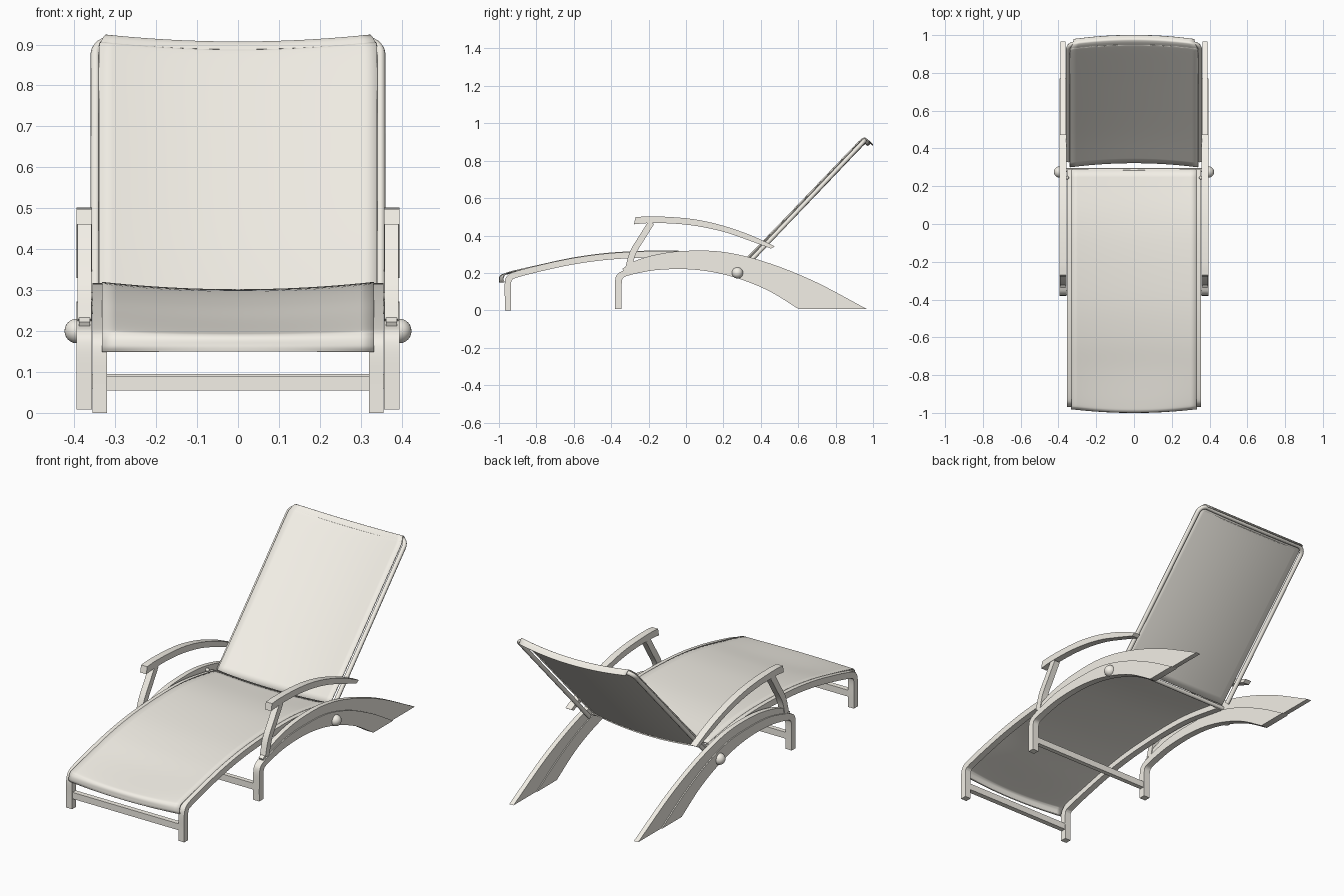
import bpy, bmesh, math
from mathutils import Vector

if "Cube" in bpy.data.objects:
    bpy.data.objects.remove(bpy.data.objects["Cube"])

cream = bpy.data.materials.new("cream")
cream.diffuse_color = (0.9, 0.87, 0.8, 1)
cream.use_nodes = True
cream.node_tree.nodes["Principled BSDF"].inputs["Base Color"].default_value = cream.diffuse_color


def smooth(pts, n=6):
    """Catmull-Rom sampling of control points of any dimension."""
    v = [Vector(p) for p in pts]
    v = [v[0] * 2 - v[1]] + v + [v[-1] * 2 - v[-2]]
    out = []
    for a, b, c, d in zip(v, v[1:], v[2:], v[3:]):
        for i in range(n):
            t = i / n
            out.append((b * 2 + (c - a) * t + (a * 2 - b * 5 + c * 4 - d) * t * t
                        + (b * 3 - a - c * 3 + d) * t ** 3) * 0.5)
    return out + [v[-2]]


def finish(name, bm, mirror=False, thickness=0):
    bmesh.ops.recalc_face_normals(bm, faces=bm.faces)
    me = bpy.data.meshes.new(name)
    bm.to_mesh(me)
    bm.free()
    me.materials.append(cream)
    ob = bpy.data.objects.new(name, me)
    bpy.context.collection.objects.link(ob)
    if mirror:
        ob.modifiers.new("Mirror", 'MIRROR')
    if thickness:
        s = ob.modifiers.new("Solidify", 'SOLIDIFY')
        s.thickness, s.offset = thickness, 0
    bpy.ops.object.select_all(action='DESELECT')
    ob.select_set(True)
    bpy.context.view_layer.objects.active = ob
    bpy.ops.object.shade_smooth_by_angle(angle=math.radians(35))
    return ob


def board(name, upper, lower, x0, x1):
    """Closed board between two side-view curves, mirrored to both sides."""
    bm = bmesh.new()
    rings = [[bm.verts.new((x, p[0], p[1])) for x, p in
              ((x0, a), (x1, a), (x1, b), (x0, b))] for a, b in zip(upper, lower)]
    for r, s in zip(rings, rings[1:]):
        for i in range(4):
            j = (i + 1) % 4
            bm.faces.new((r[i], r[j], s[j], s[i]))
    bm.faces.new(rings[0])
    bm.faces.new(rings[-1])
    return finish(name, bm, mirror=True)


def strip(name, path, width, x0, x1):
    """Board of constant width along a side-view centre line."""
    up, lo = [], []
    for i, p in enumerate(path):
        d = (path[min(i + 1, len(path) - 1)] - path[max(i - 1, 0)]).normalized()
        n = Vector((-d[1], d[0])) * width / 2
        up.append(p + n)
        lo.append(p - n)
    return board(name, up, lo, x0, x1)


def sling(name, pts, segs=20):
    """Fabric sheet; each point holds y, z, its mid-width sag in y, z and half width."""
    bm = bmesh.new()
    rows = []
    for y, z, dy, dz, half in smooth(pts):
        us = [-1 + 2 * i / segs for i in range(segs + 1)]
        rows.append([bm.verts.new((half * u, y + dy * (1 - u * u), z + dz * (1 - u * u)))
                     for u in us])
    for r, s in zip(rows, rows[1:]):
        for i in range(segs):
            bm.faces.new((r[i], r[i + 1], s[i + 1], s[i]))
    return finish(name, bm, thickness=0.006)


def box(name, lo, hi):
    bm = bmesh.new()
    bmesh.ops.create_cube(bm, size=1)
    for v in bm.verts:
        v.co = [(a + b) / 2 + c * (b - a) for a, b, c in zip(lo, hi, v.co)]
    return finish(name, bm)


def tube(name, pts, radius):
    cu = bpy.data.curves.new(name, 'CURVE')
    cu.dimensions, cu.bevel_depth, cu.bevel_resolution = '3D', radius, 2
    cu.use_fill_caps = True
    cu.materials.append(cream)
    sp = cu.splines.new('POLY')
    sp.points.add(len(pts) - 1)
    for q, p in zip(sp.points, pts):
        q.co = (*p, 1)
    ob = bpy.data.objects.new(name, cu)
    bpy.context.collection.objects.link(ob)
    bpy.ops.object.select_all(action='DESELECT')
    ob.select_set(True)
    bpy.context.view_layer.objects.active = ob
    bpy.ops.object.convert(target='MESH')
    bpy.ops.object.shade_smooth_by_angle(angle=math.radians(50))


def ball(name, x, y, z, r):
    bm = bmesh.new()
    bmesh.ops.create_uvsphere(bm, u_segments=24, v_segments=12, radius=r)
    bmesh.ops.translate(bm, verts=bm.verts, vec=(x, y, z))
    return finish(name, bm, mirror=True)


# Seat rails with their bent front legs
strip("seat_rail", smooth([(-0.952, 0), (-0.952, 0.07), (-0.952, 0.145), (-0.942, 0.174),
                           (-0.91, 0.191), (-0.78, 0.225), (-0.6, 0.263), (-0.4, 0.289),
                           (-0.15, 0.3), (0.05, 0.292), (0.285, 0.255)]), 0.034, 0.32, 0.355)

# Seat fabric, rolled over the front between the rails
w = 0.332
sling("seat", [(-0.971, 0.15, -0.026, 0, w), (-0.978, 0.165, -0.019, 0, w),
               (-0.97, 0.19, -0.02, -0.004, w), (-0.94, 0.205, -0.012, -0.009, w),
               (-0.78, 0.242, 0, -0.016, w), (-0.6, 0.28, 0, -0.018, w),
               (-0.4, 0.306, 0, -0.018, w), (-0.15, 0.317, 0, -0.018, w),
               (0.05, 0.309, 0, -0.018, w), (0.287, 0.273, 0, -0.014, w)])

# Side frame: lower arch with leg, and slightly recessed upper arch above it
groove = [(-0.335, 0.212), (-0.27, 0.235), (-0.15, 0.263), (0, 0.272), (0.2, 0.262),
          (0.4, 0.205), (0.6, 0.11), (0.77, 0.008)]
board("side_leg_arch",
      smooth([(-0.38, 0.008), (-0.38, 0.09), (-0.378, 0.165), (-0.365, 0.195)] + groove),
      smooth([(-0.345, 0.008), (-0.345, 0.09), (-0.343, 0.15), (-0.337, 0.172), (-0.315, 0.184),
              (-0.25, 0.2), (-0.15, 0.216), (0, 0.22), (0.15, 0.203), (0.3, 0.163),
              (0.45, 0.1), (0.6, 0.008)]), 0.357, 0.394)
board("side_top_arch",
      smooth([(-0.34, 0.222), (-0.27, 0.265), (-0.15, 0.3), (0, 0.318), (0.2, 0.312),
              (0.42, 0.26), (0.68, 0.158), (0.965, 0.008)]),
      smooth(groove), 0.362, 0.388)

# Armrests and their posts
board("armrest",
      smooth([(-0.27, 0.498), (-0.2, 0.502), (-0.07, 0.498), (0.06, 0.484), (0.2, 0.452),
              (0.35, 0.4), (0.475, 0.342)]),
      smooth([(-0.278, 0.46), (-0.2, 0.466), (-0.07, 0.464), (0.06, 0.45), (0.2, 0.42),
              (0.33, 0.376), (0.455, 0.33)]), 0.357, 0.394)
strip("armrest_post", smooth([(-0.308, 0.225), (-0.283, 0.31), (-0.235, 0.39), (-0.185, 0.47)]),
      0.034, 0.358, 0.392)

# Backrest frame: side tubes, rounded corners, sagging top bar
B, T, N = Vector((0.335, 0.255)), Vector((0.955, 0.908)), Vector((0.72, -0.69))
D = (T - B).normalized()
path = []


def on_back(x, p):
    path.append((x, p[0], p[1]))


on_back(-0.348, B)
for k in range(7):
    a = math.pi / 2 * k / 6
    on_back(-0.308 - 0.04 * math.cos(a), T - D * 0.04 * (1 - math.sin(a)))
for k in range(1, 12):
    x = -0.308 + 0.616 * k / 12
    on_back(x, T + N * 0.024 * (1 - (x / 0.308) ** 2))
path += [(-x, y, z) for x, y, z in reversed(path[:8])]
tube("backrest_frame", path, 0.012)

# Backrest fabric, folded over the top bar
sling("backrest", [(0.302, 0.258, 0.022, -0.018, 0.34), (0.46, 0.418, 0.022, -0.02, 0.34),
                   (0.7, 0.668, 0.022, -0.02, 0.34), (0.9, 0.876, 0.022, -0.018, 0.34),
                   (0.93, 0.905, 0.022, -0.018, 0.335), (0.946, 0.918, 0.022, -0.017, 0.328),
                   (0.958, 0.92, 0.022, -0.017, 0.322), (0.977, 0.9, 0.022, -0.017, 0.32)])

# Cross bars, hinge rod, side knobs and pivots
box("front_crossbar", (-0.325, -0.965, 0.055), (0.325, -0.937, 0.09))
box("middle_crossbar", (-0.365, -0.375, 0.06), (0.365, -0.35, 0.095))
tube("hinge_rod", [(-0.36, 0.285, 0.252), (0.36, 0.285, 0.252)], 0.011)
ball("side_knob", 0.394, 0.275, 0.2, 0.03)
ball("pivot_bolt", 0.355, 0.245, 0.285, 0.01)
